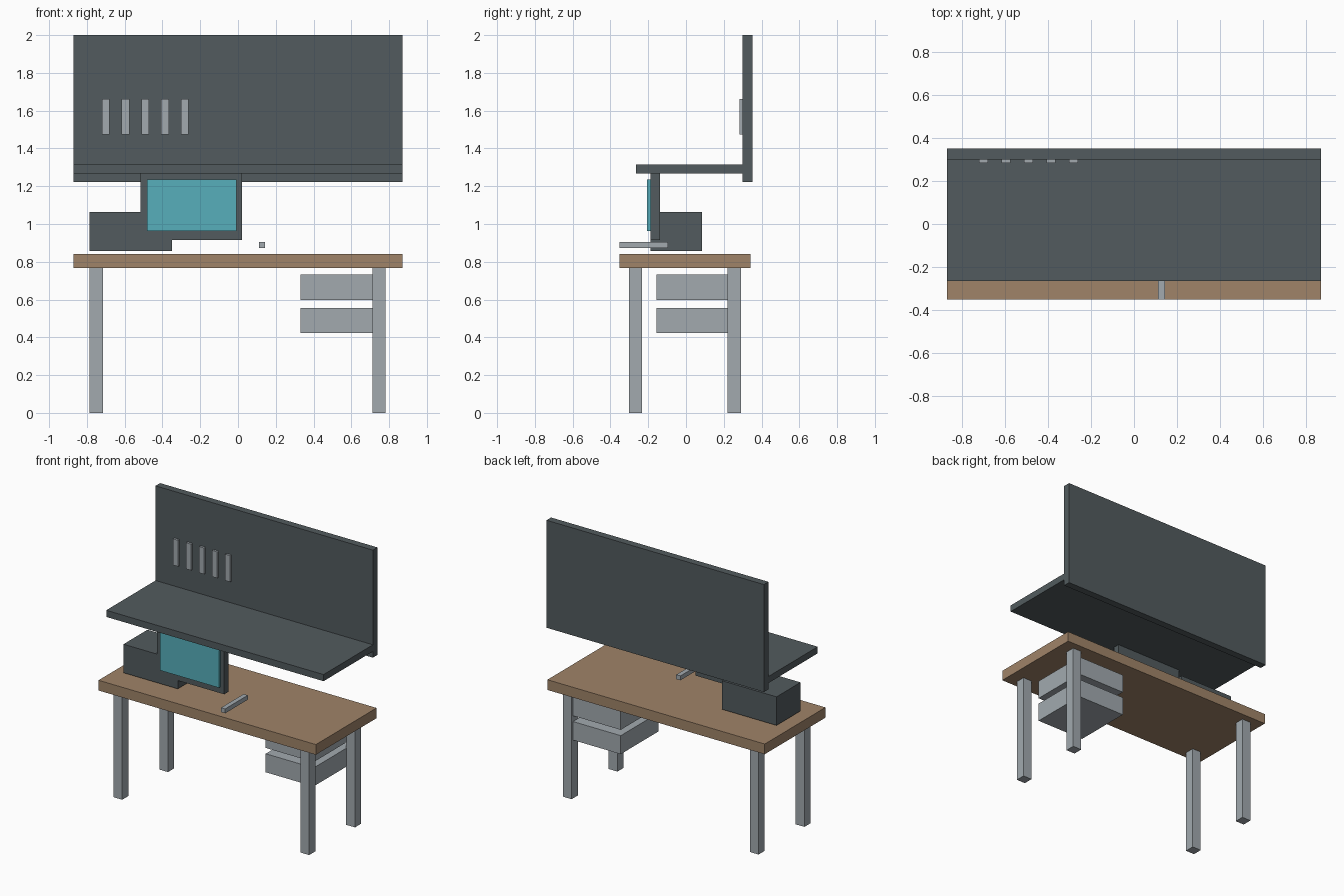
import bpy
import bmesh
from mathutils import Vector

cube = bpy.data.objects.get("Cube")
if cube:
    bpy.data.objects.remove(cube, do_unlink=True)


def material(name, color):
    mat = bpy.data.materials.new(name)
    mat.use_nodes = True
    rgba = (*color, 1.0)
    mat.diffuse_color = rgba
    mat.node_tree.nodes["Principled BSDF"].inputs["Base Color"].default_value = rgba
    return mat


wood = material("warm_wood", (0.35, 0.23, 0.14))
metal = material("light_grey_metal", (0.36, 0.40, 0.43))
dark = material("dark_slate", (0.085, 0.105, 0.112))
teal = material("teal_screen", (0.095, 0.43, 0.50))


def box(name, mat, x, y, z):
    """Flat-sided block spanning the given (min, max) ranges."""
    low, high = (Vector(corner) for corner in zip(x, y, z))
    bm = bmesh.new()
    bmesh.ops.create_cube(bm, size=1)
    bmesh.ops.scale(bm, vec=high - low, verts=bm.verts)
    mesh = bpy.data.meshes.new(name)
    bm.to_mesh(mesh)
    bm.free()
    mesh.materials.append(mat)
    obj = bpy.data.objects.new(name, mesh)
    obj.location = (low + high) / 2
    bpy.context.collection.objects.link(obj)
    return obj


WIDTH = (-0.87, 0.87)

# Desk: top and four legs
box("desk_top", wood, WIDTH, (-0.352, 0.342), (0.768, 0.842))
for side, x in (("right", -0.785), ("left", 0.712)):
    for end, y in (("front", -0.303), ("rear", 0.221)):
        box(f"{end}_{side}_leg", metal, (x, x + 0.07), (y, y + 0.07), (0, 0.768))

# Two drawers beside the left legs
for name, z in (("lower_drawer", 0.422), ("upper_drawer", 0.598)):
    box(name, metal, (0.33, 0.714), (-0.155, 0.275), (z, z + 0.134))

# Back panel and overhead shelf
box("back_panel", dark, WIDTH, (0.30, 0.352), (1.222, 2.0))
box("overhead_shelf", dark, WIDTH, (-0.264, 0.30), (1.267, 1.315))

# Row of tools hanging on the panel
for i in range(5):
    x = -0.72 + i * 0.1045
    box(f"hanging_tool_{i + 1}", metal, (x, x + 0.041), (0.284, 0.30), (1.473, 1.663))

# Equipment on the desk
box("equipment_case", dark, (-0.785, -0.35), (-0.188, 0.086), (0.856, 1.063))
box("monitor_body", dark, (-0.515, 0.021), (-0.188, -0.138), (0.916, 1.28))
box("monitor_screen", teal, (-0.482, -0.009), (-0.206, -0.188), (0.962, 1.235))
box("hand_tool", metal, (0.111, 0.144), (-0.352, -0.094), (0.874, 0.906))
